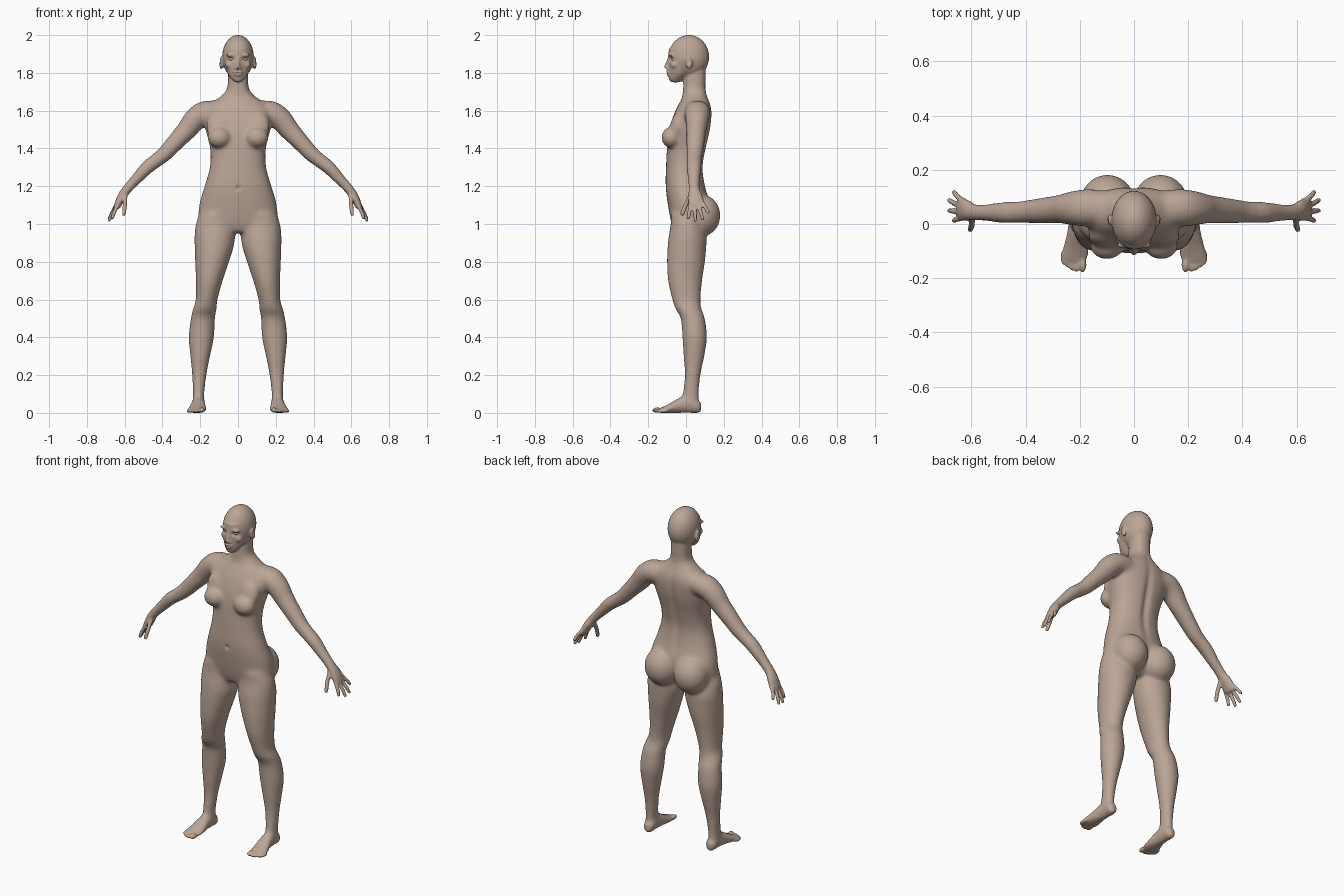
import bpy
import bmesh
from math import sin, cos, pi, exp, copysign
from mathutils import Vector, Matrix

cube = bpy.data.objects.get("Cube")
if cube:
    bpy.data.objects.remove(cube, do_unlink=True)

X, Y, Z = Vector((1, 0, 0)), Vector((0, 1, 0)), Vector((0, 0, 1))
VOXEL = 0.0055
BROAD_PASSES = 30


def make_material(name, colour):
    material = bpy.data.materials.new(name)
    material.use_nodes = True
    material.diffuse_color = colour
    material.node_tree.nodes["Principled BSDF"].inputs["Base Color"].default_value = colour
    return material


skin = make_material("skin", (0.50, 0.38, 0.31, 1))


def spline(stations, steps=4):
    """Catmull-Rom interpolation of stations (x, y, z, radius_a, radius_b)."""
    points = [stations[0]] + list(stations) + [stations[-1]]
    result = []
    for a, b, c, d in zip(points, points[1:], points[2:], points[3:]):
        for step in range(steps):
            t = step / steps
            result.append([q + t / 2 * (r - p + t * (2 * p - 5 * q + 4 * r - s
                           + t * (3 * (q - r) + s - p)))
                           for p, q, r, s in zip(a, b, c, d)])
    return result + [list(stations[-1])]


def loft(bm, stations, side, axis=None, squareness=2.0, swell=0.0, sides=32):
    """Skin elliptical rings along a path; swell offsets later smoothing."""
    path = spline(stations)
    rings = []
    for i, (x, y, z, ra, rb) in enumerate(path):
        before, after = path[max(i - 1, 0)], path[min(i + 1, len(path) - 1)]
        tangent = axis or (Vector(after[:3]) - Vector(before[:3])).normalized()
        u = (side - tangent * side.dot(tangent)).normalized()
        w = tangent.cross(u)
        ra, rb = ra + swell / max(ra, 0.02), rb + swell / max(rb, 0.02)
        ring = []
        for k in range(sides):
            c, s = cos(2 * pi * k / sides), sin(2 * pi * k / sides)
            c = copysign(abs(c) ** (2 / squareness), c)
            s = copysign(abs(s) ** (2 / squareness), s)
            ring.append(bm.verts.new(Vector((x, y, z)) + u * ra * c + w * rb * s))
        rings.append(ring)
    for low, high in zip(rings, rings[1:]):
        for k in range(sides):
            n = (k + 1) % sides
            bm.faces.new((low[k], low[n], high[n], high[k]))
    bm.faces.new(rings[0][::-1])
    bm.faces.new(rings[-1])


def ellipsoid(bm, centre, radii, tilt=0.0):
    matrix = (Matrix.Translation(centre) @ Matrix.Rotation(tilt, 4, 'X')
              @ Matrix.Diagonal((*radii, 1)))
    bmesh.ops.create_uvsphere(bm, u_segments=24, v_segments=16, radius=1, matrix=matrix)


def digit(bm, points, radius):
    """Finger or thumb that tapers to a round tip."""
    start, middle, end = (Vector(p) for p in points)
    tip = end - (end - middle).normalized() * radius * 0.5
    loft(bm, [(*start, radius, radius), (*middle, radius, radius),
              (*tip, radius * 0.85, radius * 0.85), (*end, radius * 0.4, radius * 0.4)],
         Y, sides=16)


bm = bmesh.new()
SWELL = 0.0001

# Arm and palm
loft(bm, [(.08, .06, 1.585, .06, .06), (.17, .06, 1.59, .068, .062),
          (.225, .058, 1.555, .062, .06), (.27, .055, 1.5, .052, .053),
          (.33, .05, 1.435, .047, .045), (.385, .046, 1.375, .042, .04),
          (.43, .043, 1.338, .038, .036), (.48, .042, 1.3, .038, .034),
          (.545, .042, 1.23, .029, .026), (.59, .043, 1.18, .026, .02),
          (.615, .05, 1.145, .035, .018), (.637, .055, 1.1, .041, .014),
          (.645, .056, 1.085, .03, .008)], Y, swell=SWELL)

# Fingers and thumb: knuckle, then tip
for knuckle, tip in (((.635, .022, 1.1), (.667, .012, 1.025)),
                     ((.641, .045, 1.095), (.685, .05, 1.013)),
                     ((.641, .068, 1.1), (.685, .09, 1.02)),
                     ((.634, .087, 1.115), (.667, .122, 1.055))):
    knuckle, tip = Vector(knuckle), Vector(tip)
    digit(bm, (knuckle, knuckle.lerp(tip, .5) + X * .004, tip), .0105)
digit(bm, ((.595, .028, 1.155), (.598, -.002, 1.1), (.605, -.023, 1.045)), .0125)

# Leg
loft(bm, [(.11, 0, 1.06, .09, .08), (.118, .005, 1, .105, .085),
          (.123, .008, .93, .107, .1), (.126, .005, .88, .103, .102),
          (.137, 0, .8, .089, .1), (.152, -.005, .7, .07, .09),
          (.166, .002, .6, .056, .074), (.176, .013, .55, .062, .068),
          (.186, .036, .5, .063, .063), (.194, .046, .4, .066, .064),
          (.2, .042, .3, .051, .054), (.205, .035, .2, .036, .04),
          (.209, .025, .1, .027, .041), (.21, .022, .05, .028, .042)],
     X, axis=Z, swell=SWELL)

# Foot and toes
loft(bm, [(.208, .08, .03, .014, .02), (.208, .062, .036, .029, .036),
          (.208, .02, .05, .032, .05), (.21, -.03, .042, .036, .042),
          (.214, -.08, .026, .045, .027), (.219, -.12, .016, .048, .017),
          (.222, -.14, .013, .04, .011)], X, axis=Y)
for x, y, radius in ((.19, -.15, .0145), (.213, -.15, .0105), (.231, -.144, .0105),
                     (.247, -.134, .01), (.261, -.122, .01)):
    ellipsoid(bm, (x, y, radius), (radius, .03, radius))

# Breast and buttock
ellipsoid(bm, (.1, -.078, 1.458), (.064, .054, .056))
ellipsoid(bm, (.1, -.045, 1.52), (.07, .04, .08), -.25)
ellipsoid(bm, (.098, .085, 1.045), (.1, .098, .11))

# Ear, brow, cheek and nostril
ellipsoid(bm, (.088, .015, 1.853), (.012, .019, .034), .15)
ellipsoid(bm, (.034, -.079, 1.894), (.03, .012, .009))
ellipsoid(bm, (.045, -.057, 1.842), (.022, .024, .022))
ellipsoid(bm, (.012, -.099, 1.825), (.009, .01, .008))

# Copy the left side to the right
copy = bmesh.ops.duplicate(bm, geom=bm.verts[:] + bm.edges[:] + bm.faces[:])
for item in copy["geom"]:
    if isinstance(item, bmesh.types.BMVert):
        item.co.x = -item.co.x

# Torso and neck
loft(bm, [(0, 0, .955, .1, .055), (0, .012, 1, .2, .087),
          (0, .015, 1.1, .205, .11), (0, -.003, 1.2, .177, .104),
          (0, -.008, 1.3, .149, .097), (0, .003, 1.4, .147, .103),
          (0, .02, 1.5, .172, .108), (0, .036, 1.58, .185, .1),
          (0, .045, 1.63, .155, .085), (0, .047, 1.67, .098, .067),
          (0, .044, 1.71, .059, .059), (0, .045, 1.76, .052, .057),
          (0, .045, 1.82, .052, .057)], X, axis=Z, squareness=2.25, swell=SWELL)

# Skull, then face and jaw
ellipsoid(bm, (0, .015, 1.885), (.084, .108, .116))
loft(bm, [(0, -.056, 1.75, .02, .026), (0, -.05, 1.77, .038, .041),
          (0, -.035, 1.8, .056, .058), (0, -.02, 1.84, .068, .074),
          (0, -.01, 1.88, .074, .085), (0, 0, 1.93, .07, .09)], X, axis=Z)

# Nose and lips
loft(bm, [(0, -.088, 1.885, .009, .008), (0, -.096, 1.855, .009, .011),
          (0, -.103, 1.832, .012, .014), (0, -.1, 1.822, .009, .008)], X, axis=Z)
ellipsoid(bm, (0, -.094, 1.804), (.026, .012, .007))
ellipsoid(bm, (0, -.092, 1.791), (.022, .012, .007))
bmesh.ops.recalc_face_normals(bm, faces=bm.faces[:])

# Fuse the parts into one skin
mesh = bpy.data.meshes.new("body")
bm.to_mesh(mesh)
bm.free()
body = bpy.data.objects.new("body", mesh)
bpy.context.scene.collection.objects.link(body)
remesh = body.modifiers.new("fuse", 'REMESH')
remesh.mode = 'VOXEL'
remesh.voxel_size = VOXEL
bpy.context.view_layer.update()
bm = bmesh.new()
bm.from_object(body, bpy.context.evaluated_depsgraph_get())
body.modifiers.clear()


def relax(verts):
    bmesh.ops.smooth_vert(bm, verts=verts, factor=0.5, use_axis_x=True,
                          use_axis_y=True, use_axis_z=True)


def breadth(co):
    """How strongly to smooth: full on trunk and limbs, none on hands, feet, head."""
    return min((.6 - abs(co.x)) / .05, (1.76 - co.z) / .06, (co.z - .05) / .06)


for _ in range(3):
    relax(bm.verts[:])
weights = [(v, breadth(v.co)) for v in bm.verts]
for i in range(BROAD_PASSES):
    relax([v for v, weight in weights if weight > i / BROAD_PASSES])


def bump(value, centre, width):
    return exp(-((value - centre) / width) ** 2)


# Sculpt eye sockets, mouth line, ear hollows, navel and spine; flatten soles
for v in bm.verts:
    x, y, z = abs(v.co.x), v.co.y, v.co.z
    if z > 1.74 and y < -.03:
        v.co.y += .013 * bump(x, .035, .017) * bump(z, 1.873, .011)
        v.co.y += .005 * bump(x, 0, .022) * bump(z, 1.7975, .004)
    elif z > 1.74 and x > .085:
        v.co.x -= copysign(.006, v.co.x) * bump(y, .012, .009) * bump(z, 1.858, .014)
    elif z > 1 and y < -.05:
        v.co.y += .008 * bump(x, 0, .011) * bump(z, 1.19, .012)
    elif z > 1 and y > .05 and x < .1:
        v.co.y -= .012 * bump(x, 0, .022) * bump(z, 1.4, .2)
    v.co.z = max(v.co.z, 0)
for face in bm.faces:
    face.smooth = True
    face.material_index = 0
bm.to_mesh(mesh)
bm.free()
mesh.materials.clear()
mesh.materials.append(skin)

# Eyes
for name, sign in (("left_eye", 1), ("right_eye", -1)):
    eye_mesh = bpy.data.meshes.new(name)
    eye = bmesh.new()
    ellipsoid(eye, (sign * .035, -.063, 1.873), (.0165, .0145, .011))
    for face in eye.faces:
        face.smooth = True
    eye.to_mesh(eye_mesh)
    eye.free()
    eye_mesh.materials.append(skin)
    bpy.context.scene.collection.objects.link(bpy.data.objects.new(name, eye_mesh))
